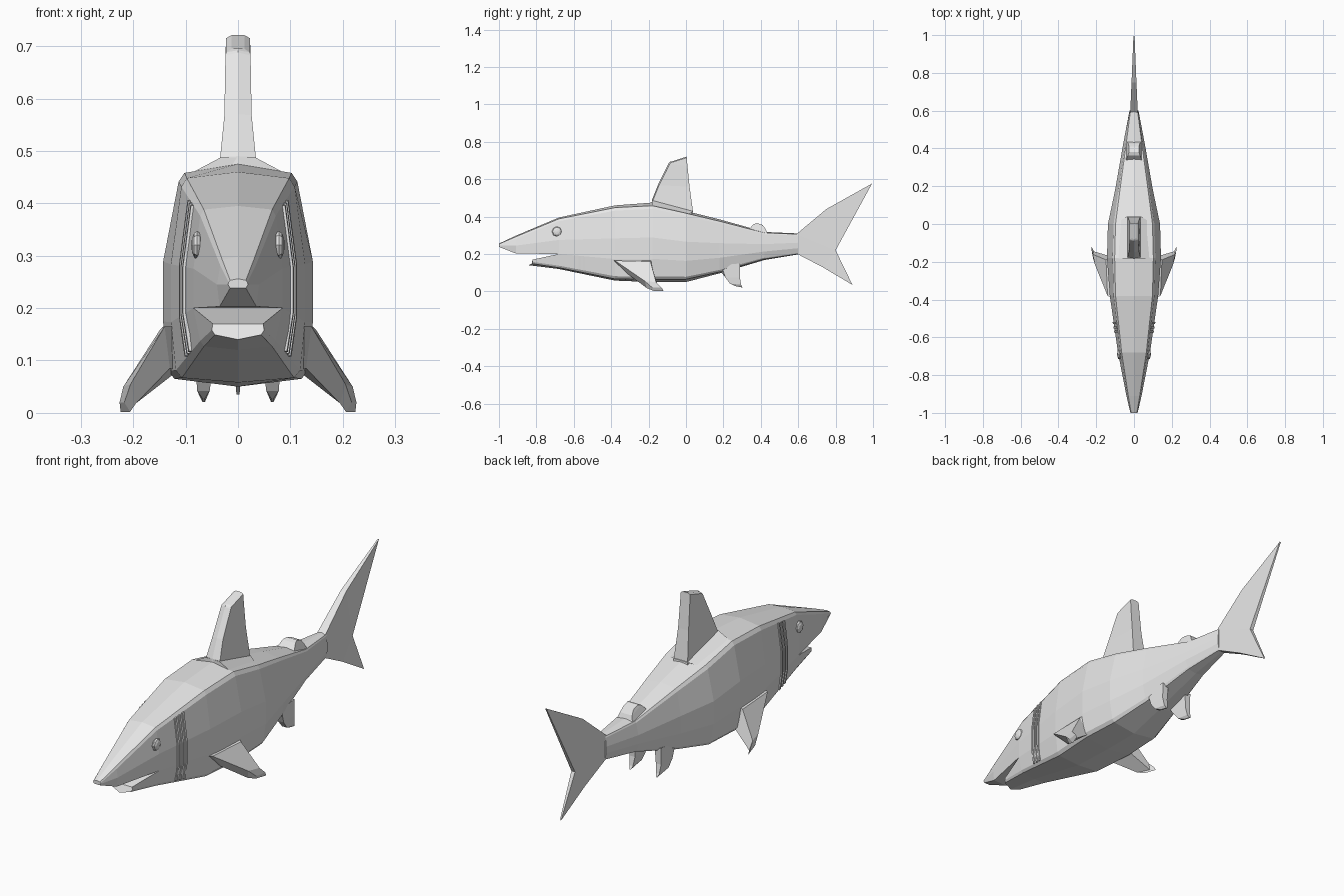
import bpy, bmesh
from mathutils import Vector

grey = bpy.data.materials.new("plain_grey")
grey.diffuse_color = (0.8, 0.8, 0.8, 1)


def finish(name, bm):
    bmesh.ops.remove_doubles(bm, verts=bm.verts, dist=0.0005)
    bmesh.ops.recalc_face_normals(bm, faces=bm.faces)
    me = bpy.data.meshes.new(name)
    bm.to_mesh(me)
    bm.free()
    me.materials.append(grey)
    ob = bpy.data.objects.new(name, me)
    bpy.context.collection.objects.link(ob)
    return ob


def loft(bm, rings, cap_start=True, cap_end=True):
    """Skin a list of closed rings that have equal point counts."""
    vs = [[bm.verts.new(p) for p in r] for r in rings]
    n = len(vs[0])
    for a, b in zip(vs, vs[1:]):
        for i in range(n):
            j = (i + 1) % n
            bm.faces.new((a[i], a[j], b[j], b[i]))
    if cap_start:
        bm.faces.new(vs[0])
    if cap_end:
        bm.faces.new(vs[-1])


def mirror(pts):
    """Close a right-hand half outline with its left-hand copy."""
    left = [(-x, y, z) for x, y, z in reversed(pts) if abs(x) > 1e-6]
    return list(pts) + left


def pair(name, rings):
    """Loft the same part on both sides."""
    bm = bmesh.new()
    for s in (1, -1):
        loft(bm, [[(s * x, y, z) for x, y, z in r] for r in rings])
    return finish(name, bm)


# Body stations: y, ridge z, shoulder z, shoulder x, side x, belly edge x, belly edge z, keel z
STATIONS = [
    (-.68, .395, .385, .070, .085, .070, .130, .120),
    (-.38, .460, .445, .105, .128, .115, .070, .058),
    (-.18, .475, .455, .110, .143, .130, .068, .050),
    (.00, .430, .415, .105, .138, .120, .068, .050),
    (.18, .385, .372, .080, .100, .085, .107, .097),
    (.42, .318, .310, .045, .058, .045, .177, .168),
    (.60, .310, .303, .020, .024, .018, .204, .198),
]


def half(s):
    y, top, ez, ex, mx, bx, bz, keel = s
    h = ez - bz
    return [(0, y, top), (ex * .93, y, ez + .003), (ex * 1.03, y, ez - .035 * h),
            (mx, y, bz + .57 * h), (mx, y, bz + .275 * h),
            (bx * 1.03, y, bz + .03 * h), (bx * .93, y, bz - .003), (0, y, keel)]


# Body with upper snout and lower jaw meeting at the mouth corner
bm = bmesh.new()
halves = [half(s) for s in STATIONS]
loft(bm, [mirror(h) for h in halves], cap_start=False)
snout = [
    [(0, -1, .256), (.015, -1, .253), (.018, -1, .249), (.019, -1, .245), (.015, -1, .238)],
    [(0, -.91, .298), (.030, -.91, .292), (.034, -.91, .282), (.040, -.91, .245), (.035, -.91, .203)],
    halves[0][:5],
]
loft(bm, [mirror(r) for r in snout], cap_end=False)
jaw = [
    [(.048, -.82, .170), (.050, -.82, .158), (.044, -.825, .149), (0, -.84, .140)],
    halves[0][4:],
]
loft(bm, [mirror(r) for r in jaw], cap_end=False)
finish("body", bm)

# Gill slats following the flank
def flank(y, out):
    t = (y + .68) / .30
    pts = [Vector(a).lerp(Vector(b), t) for a, b in zip(halves[0], halves[1])][2:6]
    return [(p.x + out, p.y, p.z) for p in pts]


bm = bmesh.new()
for y in (-.575, -.552, -.529):
    for s in (1, -1):
        strips = [flank(y, -.004), flank(y, .005), flank(y + .010, .005), flank(y + .010, -.004)]
        loft(bm, [[(s * p[0], p[1], p[2]) for p in ring] for ring in zip(*strips)])
finish("gills", bm)

# Eyes: low-poly flattened balls
bm = bmesh.new()
for s in (1, -1):
    r = bmesh.ops.create_uvsphere(bm, u_segments=8, v_segments=6, radius=.027)
    for v in r["verts"]:
        x, y, z = v.co
        v.co = (s * .078 + z * .42, y - .69, x + .32)
finish("eyes", bm)

# Dorsal fin with its flared foot
bm = bmesh.new()
loft(bm, [
    mirror([(.104, -.182, .45), (.100, .0, .405)]),
    mirror([(.034, -.182, .487), (.036, .04, .428)]),
])
loft(bm, [
    mirror([(0, -.185, .46), (.034, -.18, .46), (.036, .04, .40)]),
    mirror([(0, -.182, .490), (.034, -.176, .488), (.034, .037, .43)]),
    mirror([(0, -.150, .570), (.026, -.144, .568), (.026, .019, .56)]),
    mirror([(0, -.092, .688), (.024, -.086, .682), (.024, .008, .67)]),
    mirror([(0, -.088, .692), (.023, -.082, .688), (.023, .004, .715)]),
    mirror([(0, -.080, .696), (.012, -.076, .695), (.012, .004, .721)]),
])
finish("dorsal_fin", bm)

# Small rear dorsal fin
bm = bmesh.new()
loft(bm, [
    mirror([(.045, .33, .325), (.042, .44, .30)]),
    mirror([(.032, .362, .360), (.030, .425, .335)]),
    mirror([(.026, .380, .365), (.026, .410, .355)]),
])
finish("rear_dorsal_fin", bm)

# Tail fin: thin forked blade, (half thickness, y, z)
TAIL = [(.020, .59, .306), (.013, .75, .44), (.003, .995, .577), (.009, .80, .22),
        (.003, .89, .035), (.010, .73, .13), (.018, .59, .203)]
bm = bmesh.new()
right = [bm.verts.new(p) for p in TAIL]
left = [bm.verts.new((-x, y, z)) for x, y, z in TAIL]
for side in (right, left):
    for f in ((0, 1, 3), (0, 3, 6), (6, 3, 5), (1, 2, 3), (3, 4, 5)):
        bm.faces.new([side[i] for i in f])
for i in range(7):
    j = (i + 1) % 7
    bm.faces.new((right[i], right[j], left[j], left[i]))
finish("tail_fin", bm)

# Pectoral fins
pair("pectoral_fins", [
    [(.120, -.39, .165), (.130, -.18, .175), (.115, -.17, .08), (.115, -.30, .08)],
    [(.140, -.38, .165), (.148, -.19, .160), (.128, -.17, .07), (.130, -.30, .085)],
    [(.205, -.22, .055), (.219, -.16, .050), (.212, -.145, .010), (.195, -.21, .018)],
    [(.217, -.18, .020), (.226, -.13, .020), (.224, -.12, .002), (.206, -.17, .002)],
])

# Pelvic fins
pair("pelvic_fins", [
    [(.050, .17, .125), (.082, .19, .14), (.078, .29, .15), (.048, .29, .14)],
    [(.050, .21, .075), (.080, .21, .075), (.078, .288, .075), (.052, .288, .075)],
    [(.054, .235, .042), (.078, .235, .042), (.074, .295, .035), (.057, .295, .035)],
    [(.063, .265, .028), (.068, .265, .028), (.068, .302, .021), (.063, .302, .021)],
])
